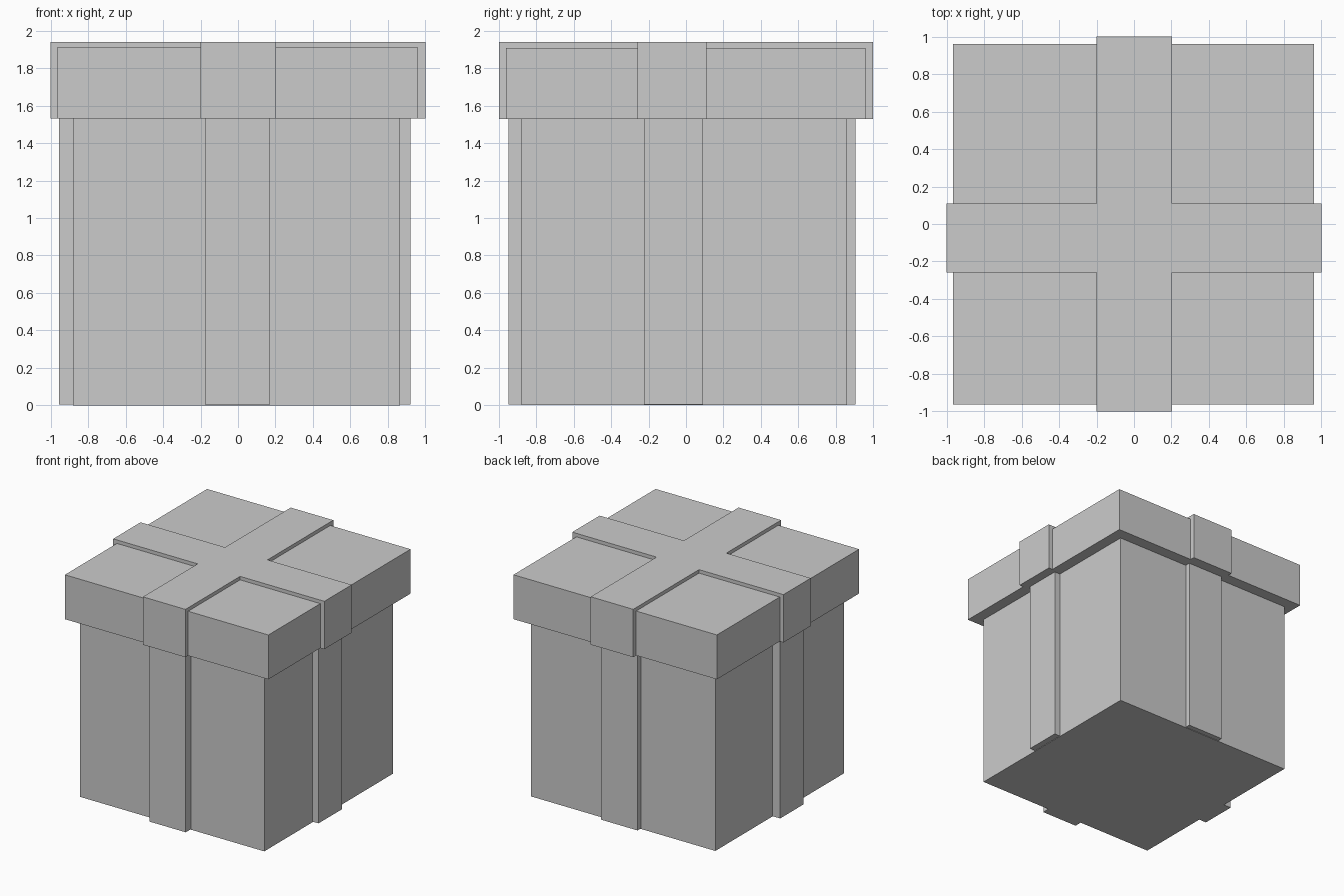
import bpy
import bmesh

cube = bpy.data.objects.get("Cube")
if cube:
    bpy.data.objects.remove(cube, do_unlink=True)

GREY = (0.6, 0.6, 0.6, 1.0)
grey = bpy.data.materials.new("light_grey")
grey.use_nodes = True
grey.diffuse_color = GREY
grey.node_tree.nodes["Principled BSDF"].inputs["Base Color"].default_value = GREY


def prism(name, outline, bottom, top):
    """Extrude a counter-clockwise outline upward into a closed solid."""
    bm = bmesh.new()
    base = bm.faces.new([bm.verts.new((x, y, bottom)) for x, y in outline])
    extruded = bmesh.ops.extrude_face_region(bm, geom=[base], use_keep_orig=True)
    for item in extruded["geom"]:
        if isinstance(item, bmesh.types.BMVert):
            item.co.z = top
    bmesh.ops.recalc_face_normals(bm, faces=bm.faces)
    mesh = bpy.data.meshes.new(name)
    bm.to_mesh(mesh)
    bm.free()
    mesh.materials.append(grey)
    obj = bpy.data.objects.new(name, mesh)
    bpy.context.collection.objects.link(obj)
    return obj


def rectangle(x0, x1, y0, y1):
    return [(x0, y0), (x1, y0), (x1, y1), (x0, y1)]


def cross(outer, inner):
    """Plus-shaped outline: outer gives the arm ends, inner the arm sides."""
    x0, x1, y0, y1 = outer
    a0, a1, b0, b1 = inner
    return [(a0, y0), (a1, y0), (a1, b0), (x1, b0), (x1, b1), (a1, b1),
            (a1, y1), (a0, y1), (a0, b1), (x0, b1), (x0, b0), (a0, b0)]


RIM = 1.53  # height where the lid meets the box

# Box and the ribbon wrapped around its sides
prism("box_body", rectangle(-0.88, 0.865, -0.88, 0.86), 0, RIM)
prism("box_ribbon", cross((-0.955, 0.92, -0.95, 0.905),
                          (-0.175, 0.17, -0.225, 0.09)), 0.004, RIM)

# Overhanging lid and the wider ribbon crossing it
prism("lid", rectangle(-0.965, 0.962, -0.963, 0.96), RIM, 1.91)
prism("lid_ribbon", cross((-1, 1, -1, 1),
                          (-0.2, 0.202, -0.26, 0.11)), RIM, 1.94)
